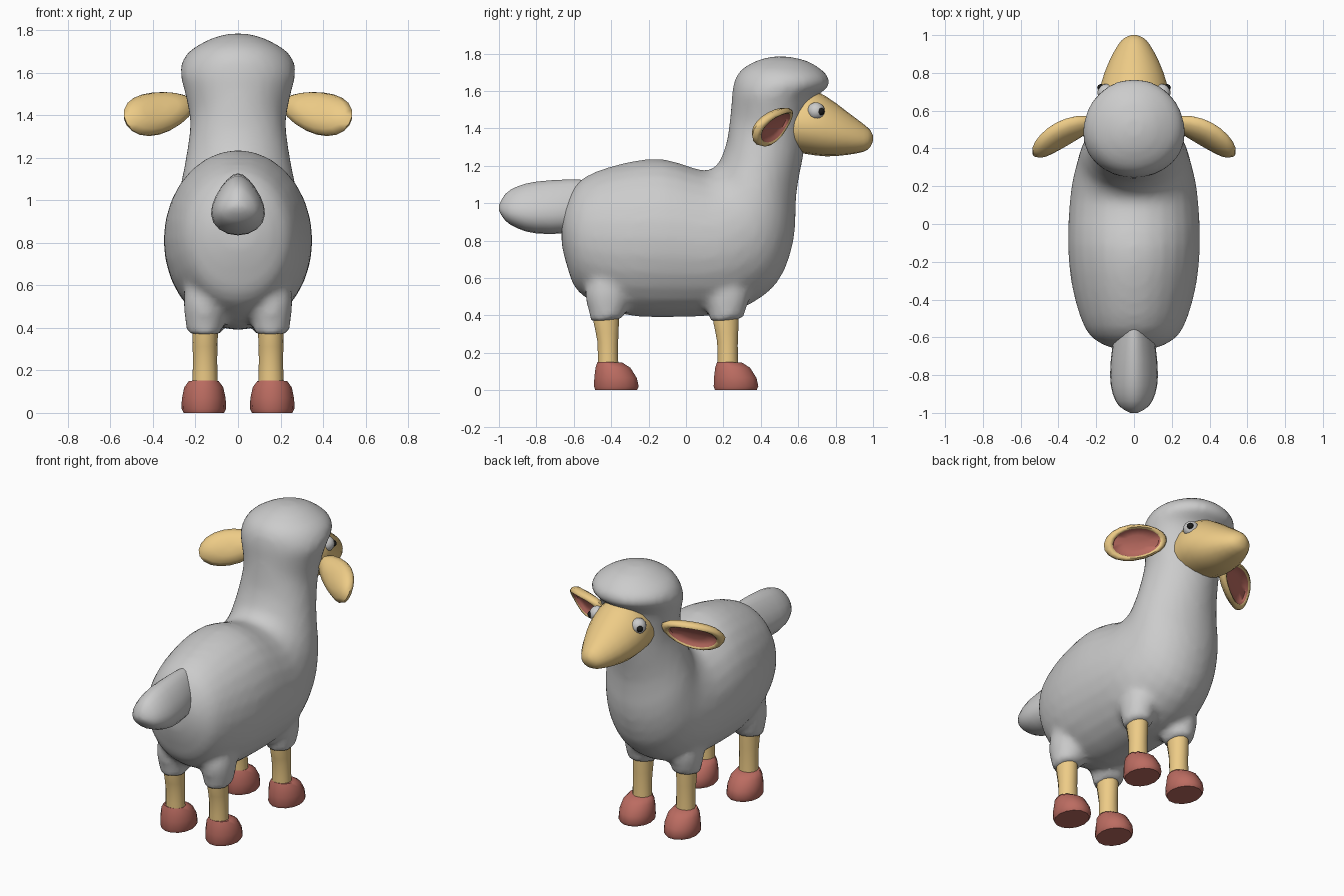
import bpy, bmesh, math
from mathutils import Vector

if "Cube" in bpy.data.objects:
    bpy.data.objects.remove(bpy.data.objects["Cube"])


def material(name, rgb):
    m = bpy.data.materials.new(name)
    m.diffuse_color = (*rgb, 1)
    m.use_nodes = True
    m.node_tree.nodes["Principled BSDF"].inputs["Base Color"].default_value = m.diffuse_color
    return m


SKIN = material("skin", (0.85, 0.60, 0.24))
PINK = material("pink", (0.50, 0.15, 0.12))
BLACK = material("black", (0.01, 0.01, 0.01))


def catmull(a, b, c, d, t):
    return [0.5 * (2*q + (r-p)*t + (2*p-5*q+4*r-s)*t*t + (3*q-p-3*r+s)*t**3)
            for p, q, r, s in zip(a, b, c, d)]


def refine(rings, k):
    """Insert smooth in-between rings."""
    out = []
    for i in range(len(rings) - 1):
        a, d = rings[max(i-1, 0)], rings[min(i+2, len(rings)-1)]
        out += [catmull(a, rings[i], rings[i+1], d, j / k) for j in range(k)]
    return out + [rings[-1]]


def skin_loops(bm, loops):
    """Bridge closed loops of points and cap both ends; returns faces per band."""
    vs = [[bm.verts.new(p) for p in loop] for loop in loops]
    n, bands = len(vs[0]), []
    for a, b in zip(vs, vs[1:]):
        bands.append([bm.faces.new((a[i], a[(i+1) % n], b[(i+1) % n], b[i])) for i in range(n)])
    bm.faces.new(vs[0][::-1])
    bands.append([bm.faces.new(vs[-1])])
    return bands


def loft(bm, rings, cx=0.0, n=20, k=2, pear=0.0):
    """Each ring: y, z of one edge, y, z of the opposite edge, half width in x."""
    loops = []
    for y1, z1, y2, z2, w in refine(rings, k):
        loop = []
        for i in range(n):
            a = 2 * math.pi * i / n
            s = math.sin(a)
            loop.append((cx + w * math.cos(a) * (1 - pear * s),
                         (y1+y2)/2 + (y1-y2)/2*s, (z1+z2)/2 + (z1-z2)/2*s))
        loops.append(loop)
    skin_loops(bm, loops)


def finish(bm, name, *mats, angle=40):
    bmesh.ops.recalc_face_normals(bm, faces=bm.faces[:])
    me = bpy.data.meshes.new(name)
    bm.to_mesh(me)
    bm.free()
    for m in mats:
        me.materials.append(m)
    ob = bpy.data.objects.new(name, me)
    bpy.context.collection.objects.link(ob)
    bpy.ops.object.select_all(action='DESELECT')
    ob.select_set(True)
    bpy.context.view_layer.objects.active = ob
    bpy.ops.object.shade_smooth_by_angle(angle=math.radians(angle))
    return ob


SIDES = ((-1, "left"), (1, "right"))
LEGS = (("back", -0.42), ("front", 0.22))

# Woolly body, neck and hood as one sweep, with wool cuffs merged in
bm = bmesh.new()
loft(bm, [
    (-0.665, 0.93, -0.665, 0.78, 0.07),
    (-0.645, 1.01, -0.635, 0.66, 0.16),
    (-0.55, 1.135, -0.57, 0.52, 0.255),
    (-0.33, 1.215, -0.36, 0.41, 0.325),
    (-0.12, 1.235, -0.08, 0.39, 0.35),
    (0.09, 1.175, 0.25, 0.42, 0.335),
    (0.165, 1.205, 0.48, 0.565, 0.30),
    (0.195, 1.26, 0.575, 0.80, 0.275),
    (0.22, 1.34, 0.59, 1.05, 0.245),
    (0.235, 1.45, 0.63, 1.27, 0.225),
    (0.243, 1.53, 0.65, 1.44, 0.245),
    (0.248, 1.60, 0.68, 1.555, 0.268),
    (0.265, 1.67, 0.765, 1.625, 0.265),
    (0.31, 1.725, 0.75, 1.69, 0.22),
    (0.40, 1.77, 0.66, 1.755, 0.12),
    (0.48, 1.785, 0.56, 1.782, 0.04)], n=28, k=3)
for s, _ in SIDES:
    for _, y in LEGS:
        loft(bm, [(y-0.09, 0.365, y+0.085, 0.38, 0.083),
                  (y-0.10, 0.42, y+0.10, 0.43, 0.09),
                  (y-0.12, 0.52, y+0.12, 0.52, 0.10),
                  (y-0.08, 0.66, y+0.08, 0.66, 0.08)], cx=s*0.157)
wool = finish(bm, "wool_body", angle=80)
mod = wool.modifiers.new("blend", 'REMESH')
mod.mode, mod.voxel_size, mod.use_smooth_shade = 'VOXEL', 0.022, True
mod = wool.modifiers.new("soften", 'SMOOTH')
mod.factor, mod.iterations = 0.5, 5

# Tail
bm = bmesh.new()
loft(bm, [(-0.48, 1.12, -0.48, 0.88, 0.07), (-0.62, 1.127, -0.64, 0.84, 0.108),
          (-0.80, 1.115, -0.80, 0.838, 0.122), (-0.90, 1.09, -0.90, 0.865, 0.108),
          (-0.965, 1.05, -0.965, 0.905, 0.075), (-1.0, 0.99, -1.0, 0.96, 0.02)], pear=0.3)
finish(bm, "tail", angle=80)

# Face and muzzle
bm = bmesh.new()
loft(bm, [(0.50, 1.58, 0.50, 1.29, 0.16), (0.65, 1.61, 0.63, 1.265, 0.185),
          (0.75, 1.57, 0.75, 1.25, 0.172), (0.86, 1.49, 0.86, 1.258, 0.132),
          (0.95, 1.422, 0.95, 1.275, 0.083), (0.985, 1.39, 0.985, 1.30, 0.05),
          (1.0, 1.36, 1.0, 1.335, 0.014)], pear=0.12)
finish(bm, "face", SKIN, angle=80)

for s, side in SIDES:
    # Eyes and pupils
    for name, c, r, mats in (("eye", (0.147, 0.695, 1.492), 0.047, ()),
                             ("pupil", (0.175, 0.721, 1.490), 0.020, (BLACK,))):
        bm = bmesh.new()
        bmesh.ops.create_uvsphere(bm, u_segments=16, v_segments=10, radius=r)
        bmesh.ops.translate(bm, verts=bm.verts, vec=(s*c[0], c[1], c[2]))
        finish(bm, f"{name}_{side}", *mats)

    # Ears: cupped leaf, domed behind, pink hollow in front
    centre, L, W = Vector((0.378, 0.47, 1.415)), Vector((0.165, -0.09, -0.03)), Vector((0.02, 0.05, 0.105))
    N = W.cross(L).normalized()
    loops = []
    for q, d in ((0.15, -0.045), (0.5, -0.04), (0.85, -0.02), (1, 0.01), (0.96, 0.03),
                 (0.86, 0.036), (0.76, 0.028), (0.72, 0.012), (0.4, 0.0), (0.1, -0.004)):
        loop = []
        for i in range(20):
            a = 2 * math.pi * i / 20
            u, v = q * math.cos(a), q * math.sin(a)
            p = centre + L*u + W*v*(0.92 + 0.12*u) + N*(d - 0.03*u*u)
            loop.append((s*p.x, p.y, p.z))
        loops.append(loop)
    bm = bmesh.new()
    for band in skin_loops(bm, loops)[6:]:
        for f in band:
            f.material_index = 1
    finish(bm, f"ear_{side}", SKIN, PINK, angle=60)

    for end, y in LEGS:
        # Slightly bent legs
        bm = bmesh.new()
        loft(bm, [(y-0.08, 0.46, y+0.065, 0.46, 0.06), (y-0.075, 0.36, y+0.063, 0.36, 0.06),
                  (y-0.055, 0.26, y+0.058, 0.24, 0.057), (y-0.052, 0.12, y+0.06, 0.12, 0.06)],
             cx=s*0.155, n=14)
        finish(bm, f"{end}_leg_{side}", SKIN)
        # Hooves, longer towards the toe
        bm = bmesh.new()
        loft(bm, [(y-0.068, 0.0, y+0.16, 0.0, 0.095), (y-0.075, 0.02, y+0.17, 0.02, 0.105),
                  (y-0.073, 0.07, y+0.160, 0.065, 0.103), (y-0.066, 0.12, y+0.125, 0.12, 0.092),
                  (y-0.055, 0.152, y+0.08, 0.148, 0.07)], cx=s*0.161, n=14, k=1)
        finish(bm, f"{end}_hoof_{side}", PINK, angle=50)
